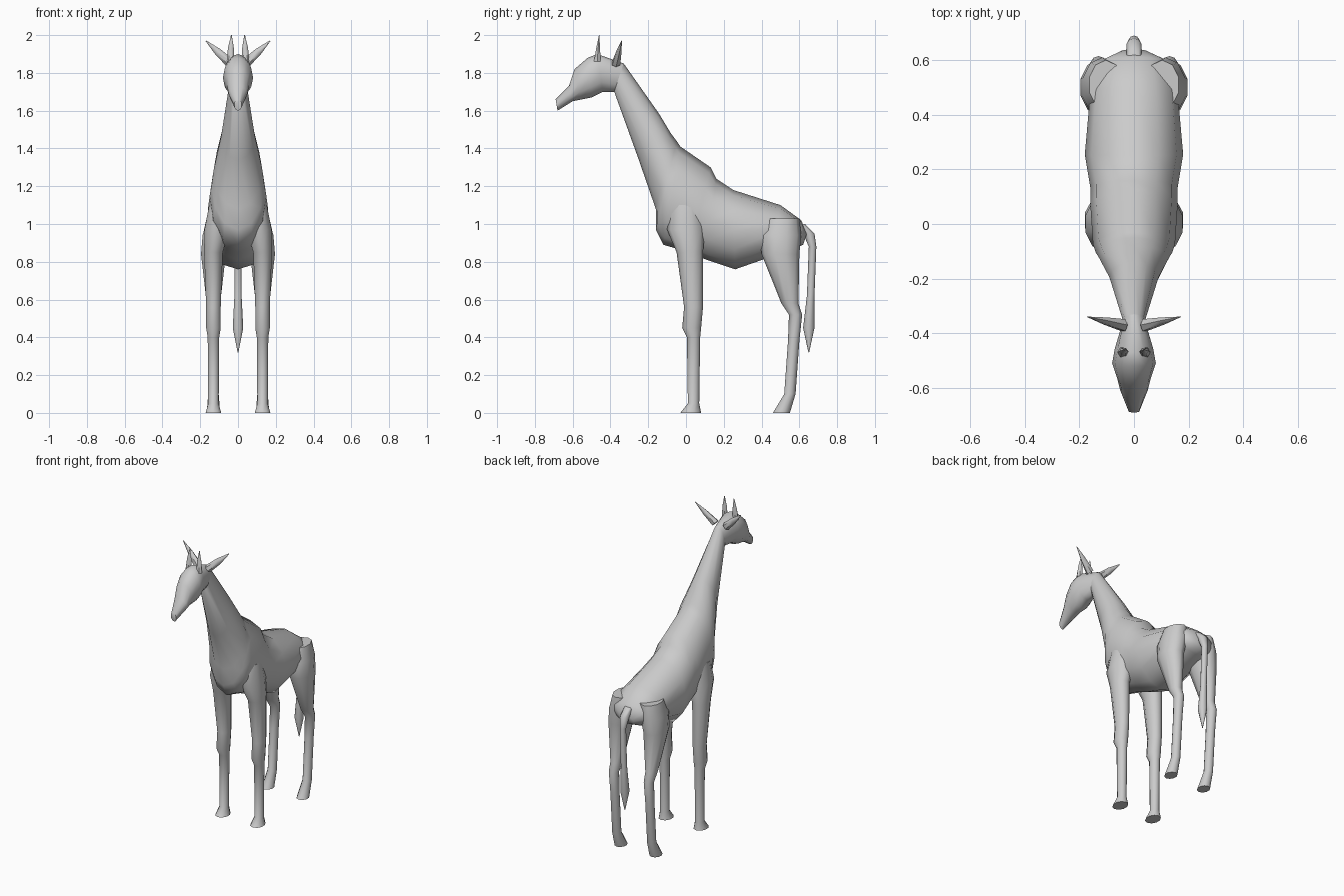
import bpy, bmesh, math
from mathutils import Vector

default = bpy.data.objects.get("Cube")
if default:
    bpy.data.objects.remove(default, do_unlink=True)

# One plain grey for the whole animal
grey = bpy.data.materials.new("plain_grey")
grey.use_nodes = True
shade = 0.6
colour = (shade, shade, shade, 1)
grey.diffuse_color = colour
grey.node_tree.nodes["Principled BSDF"].inputs["Base Color"].default_value = colour

across = Vector((1, 0, 0))
along = Vector((0, 1, 0))


def loft(name, rings, sides):
    """Skin a row of elliptical rings, each given as (centre, half axis, half axis)."""
    bm = bmesh.new()
    angles = [math.tau * i / sides for i in range(sides)]
    loops = []
    for centre, u, v in rings:
        loops.append([bm.verts.new(centre + u * math.cos(a) + v * math.sin(a)) for a in angles])
    for lower, upper in zip(loops, loops[1:]):
        for i in range(sides):
            j = (i + 1) % sides
            bm.faces.new((lower[i], lower[j], upper[j], upper[i]))
    bm.faces.new(loops[0])
    bm.faces.new(loops[-1])
    bmesh.ops.recalc_face_normals(bm, faces=bm.faces)
    mesh = bpy.data.meshes.new(name)
    bm.to_mesh(mesh)
    bm.free()
    mesh.materials.append(grey)
    obj = bpy.data.objects.new(name, mesh)
    bpy.context.collection.objects.link(obj)
    bpy.ops.object.select_all(action="DESELECT")
    obj.select_set(True)
    bpy.context.view_layer.objects.active = obj
    bpy.ops.object.shade_smooth_by_angle(angle=math.radians(55))


def profile_body(name, sections):
    """Each section spans an upper and a lower outline point (y, z) with a half width."""
    rings = []
    for upper_y, upper_z, lower_y, lower_z, width in sections:
        upper = Vector((0, upper_y, upper_z))
        lower = Vector((0, lower_y, lower_z))
        rings.append(((upper + lower) / 2, (upper - lower) / 2, across * width))
    loft(name, rings, sides=12)


def limb(name, sections, side):
    """Level rings (y, z, half depth); thick rings are narrower, high ones lean inwards."""
    rings = []
    for y, z, depth in sections:
        width = min(depth, 0.012 + 0.57 * depth)
        x = side * (0.13 - 0.15 * max(0, z - 0.85))
        rings.append((Vector((x, y, z)), along * depth, across * width))
    loft(name, rings, sides=10)


def spike(name, base, tip, radius, side):
    """A slim bulged cone from base to tip, mirrored by side."""
    base, tip = Vector(base), Vector(tip)
    base.x *= side
    tip.x *= side
    u = (tip - base).cross(along).normalized() * radius
    rings = []
    for t, swell in ((0, 1), (0.5, 0.8), (1, 0.1)):
        rings.append((base.lerp(tip, t), u * swell, along * radius * swell * (1 - t / 2)))
    loft(name, rings, sides=6)


# Trunk and neck, rump to nape
trunk = [
    (.64, .95, .62, .89, .05),
    (.61, 1.02, .58, .87, .13),
    (.5, 1.1, .46, .83, .16),
    (.25, 1.18, .26, .76, .18),
    (.16, 1.24, .11, .81, .16),
    (.13, 1.3, .02, .85, .16),
    (-.03, 1.41, -.12, .89, .15),
    (-.05, 1.44, -.16, .97, .14),
    (-.08, 1.48, -.16, 1.08, .13),
    (-.14, 1.58, -.25, 1.34, .09),
    (-.33, 1.85, -.38, 1.7, .04),
]
profile_body("body_and_neck", trunk)

# Head, from the nape to the muzzle
head = [
    (-.47, 1.9, -.44, 1.7, .07),
    (-.52, 1.88, -.5, 1.67, .08),
    (-.59, 1.82, -.55, 1.66, .06),
    (-.62, 1.73, -.6, 1.65, .05),
    (-.69, 1.66, -.68, 1.6, .02),
]
profile_body("head", trunk[-1:] + head)

# Tail with a tufted end
tail = [(.6, 1, .03), (.65, .95, .03), (.67, .88, .02), (.66, .62, .02), (.65, .45, .03), (.65, .32, .002)]
limb("tail", tail, side=0)

# Legs, from shoulder or hip down to hoof
front_leg = [
    (0, 1.1, .09), (0, .97, .1), (.02, .85, .07), (.04, .56, .05),
    (.03, .45, .05), (.04, .4, .035), (.04, .05, .03), (.025, 0, .055),
]
hind_leg = [
    (.51, 1.03, .09), (.5, .94, .11), (.5, .84, .1), (.55, .58, .045),
    (.58, .52, .035), (.57, .38, .03), (.55, .1, .03), (.505, 0, .045),
]

# Mirrored pairs of legs, horns and ears
for label, side in (("left", 1), ("right", -1)):
    limb(label + "_front_leg", front_leg, side)
    limb(label + "_hind_leg", hind_leg, side)
    spike(label + "_horn", (.04, -.47, 1.86), (.035, -.46, 2), .02, side)
    spike(label + "_ear", (.04, -.37, 1.85), (.17, -.34, 1.97), .025, side)
